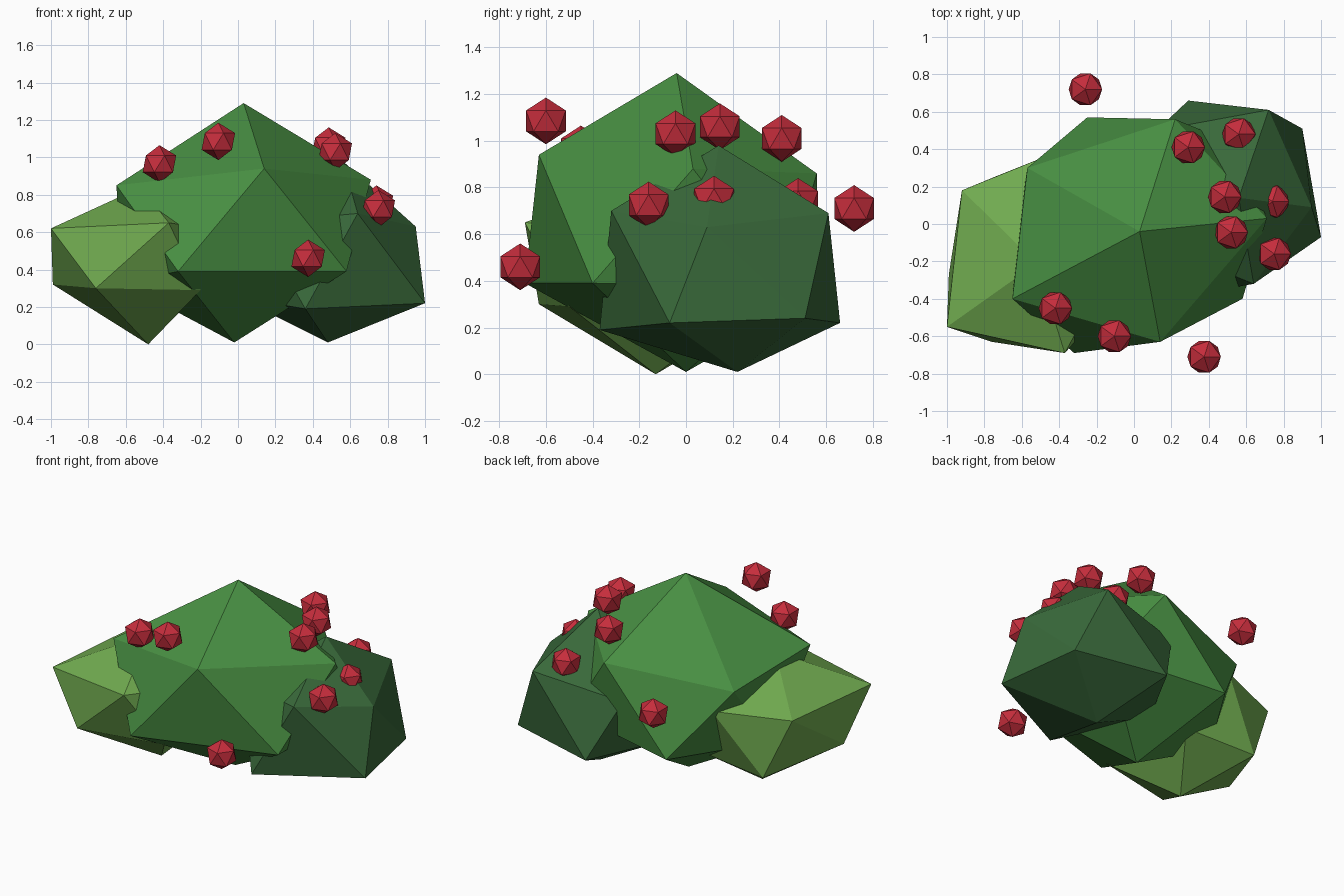
import bpy, bmesh
from mathutils import Matrix

if "Cube" in bpy.data.objects:
    bpy.data.objects.remove(bpy.data.objects["Cube"])


def material(name, rgb):
    m = bpy.data.materials.new(name)
    m.diffuse_color = (*rgb, 1)
    m.use_nodes = True
    m.node_tree.nodes["Principled BSDF"].inputs["Base Color"].default_value = m.diffuse_color
    return m


def finish(name, bm, mat):
    bmesh.ops.recalc_face_normals(bm, faces=bm.faces)
    me = bpy.data.meshes.new(name)
    bm.to_mesh(me)
    bm.free()
    me.materials.append(mat)
    ob = bpy.data.objects.new(name, me)
    bpy.context.collection.objects.link(ob)
    return ob


def clump(name, bottom, low, high, top, mat):
    """Uneven 20-sided leaf clump: two rings of five points between two poles."""
    bm = bmesh.new()
    b, t = bm.verts.new(bottom), bm.verts.new(top)
    lo = [bm.verts.new(p) for p in low]
    hi = [bm.verts.new(p) for p in high]
    for i in range(5):
        j = (i + 1) % 5
        for f in ((b, lo[j], lo[i]), (lo[i], lo[j], hi[i]),
                  (lo[j], hi[j], hi[i]), (hi[i], hi[j], t)):
            bm.faces.new(f)
    return finish(name, bm, mat)


mid_green = material("leaf green", (0.065, 0.275, 0.055))
light_green = material("light leaf green", (0.165, 0.41, 0.08))
dark_green = material("dark leaf green", (0.04, 0.14, 0.042))
red = material("berry red", (0.56, 0.026, 0.045))

# Leaf clumps
clump("main_leaf_clump", (-.02, 0, .01),
      [(.58, -.40, .39), (.56, .42, .38), (-.25, .57, .335), (-.62, -.02, .33), (-.32, -.69, .39)],
      [(.71, .03, .88), (.22, .56, .86), (-.57, .30, .775), (-.65, -.40, .85), (.14, -.63, .94)],
      (.03, -.04, 1.29), mid_green)
clump("left_leaf_clump", (-.48, -.13, 0),
      [(-.99, -.27, .32), (-.76, -.63, .30), (-.20, -.50, .29), (-.25, .20, .25), (-.75, .25, .224)],
      [(-1, -.55, .62), (-.37, -.69, .65), (-.05, -.10, .60), (-.45, .37, .64), (-.92, .18, .627)],
      (-.52, -.21, .84), light_green)
clump("right_leaf_clump", (.48, .22, .01),
      [(.36, -.37, .19), (1, -.07, .22), (.90, .51, .24), (.29, .66, .22), (0, .15, .25)],
      [(.64, -.32, .70), (.95, .09, .63), (.72, .61, .69), (.12, .50, .60), (.10, -.10, .65)],
      (.56, .14, .98), dark_green)

# Berries
berries = [(-.26, .72, .71), (.29, .41, 1.01), (.56, .48, .74), (.485, .145, 1.06),
           (.74, .12, .75), (.52, -.045, 1.03), (.75, -.16, .725),
           (-.42, -.45, .965), (-.105, -.60, 1.085), (.375, -.71, .46)]
for i, p in enumerate(berries):
    bm = bmesh.new()
    bmesh.ops.create_icosphere(bm, subdivisions=1, radius=0.1, matrix=Matrix.Translation(p))
    finish(f"berry_{i + 1}", bm, red)
